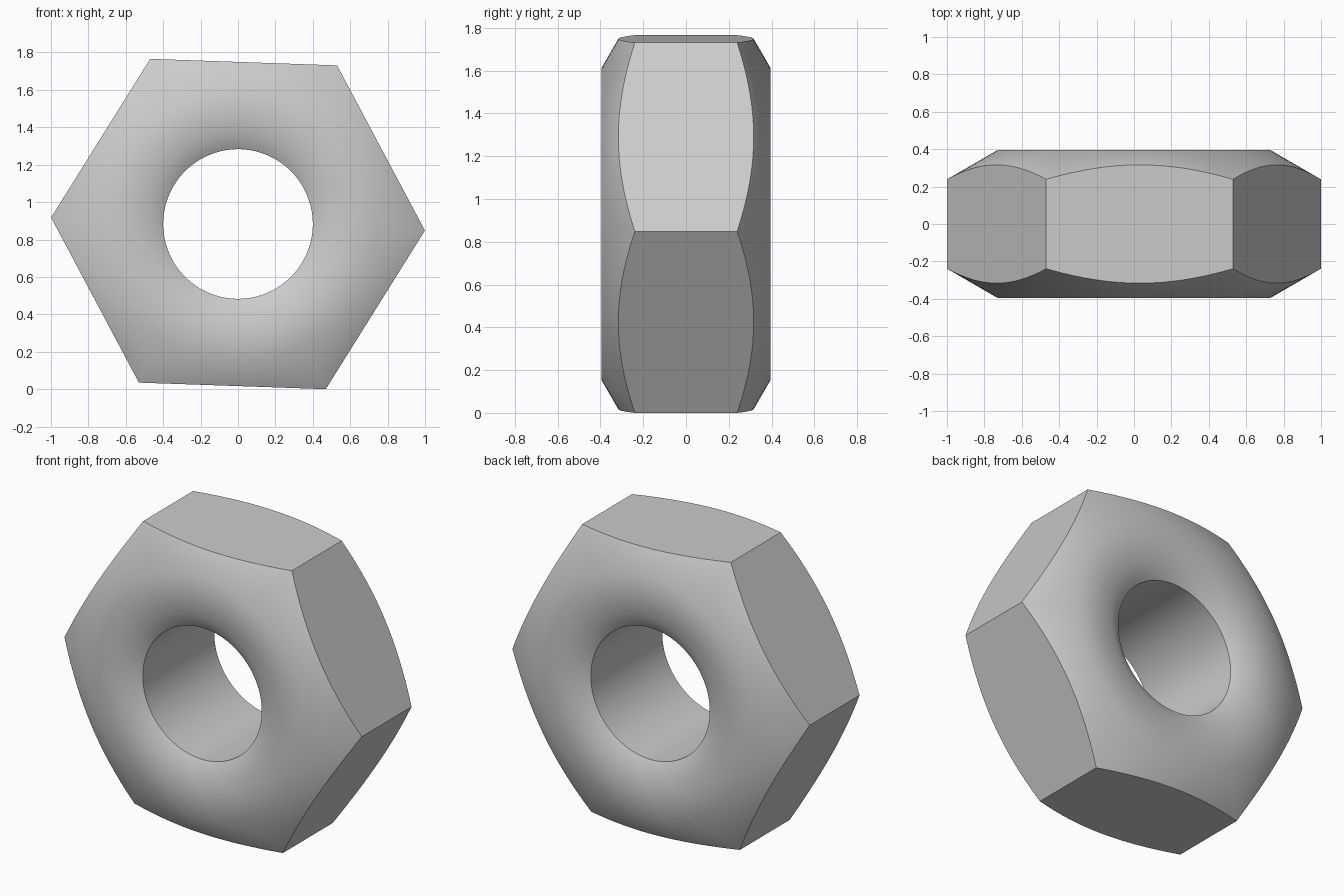
import bpy, bmesh, math

if "Cube" in bpy.data.objects:
    bpy.data.objects.remove(bpy.data.objects["Cube"])

RADIUS = 1.0                        # hexagon corner radius
APOTHEM = RADIUS * math.cos(math.pi / 6)
HALF = 0.395                        # half thickness
BORE, BORE_RIM, FACE_RIM = 0.40, 0.49, 0.73
SLOPE = math.tan(math.radians(30))  # chamfer slope, inside and outside
STEPS = 16                          # segments per hexagon side
TILT = math.radians(-2)
CENTRE_Z = RADIUS * math.sin(math.radians(62))


def section(angle):
    """Closed radial cross-section (radius, y) at an angle from a corner."""
    outer = APOTHEM / math.cos(angle % (math.pi / 3) - math.pi / 6)
    half = [(BORE, HALF - (BORE_RIM - BORE) * SLOPE),
            (BORE_RIM, HALF),
            (FACE_RIM, HALF),
            (outer, HALF - (outer - FACE_RIM) * SLOPE)]
    return [(r, -y) for r, y in half] + half[::-1]


# Hex nut: sweep the cross-section round the bore axis
bm = bmesh.new()
rings = []
count = 6 * STEPS
for i in range(count):
    a = 2 * math.pi * i / count
    c, s = math.cos(a + TILT), math.sin(a + TILT)
    rings.append([bm.verts.new((r * c, y, CENTRE_Z + r * s)) for r, y in section(a)])
for i, ring in enumerate(rings):
    following = rings[(i + 1) % count]
    for j in range(len(ring)):
        k = (j + 1) % len(ring)
        bm.faces.new((ring[j], ring[k], following[k], following[j]))
bmesh.ops.recalc_face_normals(bm, faces=bm.faces)

mesh = bpy.data.meshes.new("hex_nut")
bm.to_mesh(mesh)
bm.free()
nut = bpy.data.objects.new("hex_nut", mesh)
bpy.context.collection.objects.link(nut)

# Plain grey metal
grey = bpy.data.materials.new("grey_metal")
grey.use_nodes = True
colour = (0.6, 0.6, 0.6, 1)
grey.diffuse_color = colour
grey.node_tree.nodes["Principled BSDF"].inputs["Base Color"].default_value = colour
mesh.materials.append(grey)

# Soft chamfers, crisp hexagon and bore edges
bpy.ops.object.select_all(action="DESELECT")
nut.select_set(True)
bpy.context.view_layer.objects.active = nut
bpy.ops.object.shade_smooth_by_angle(angle=math.radians(40))
